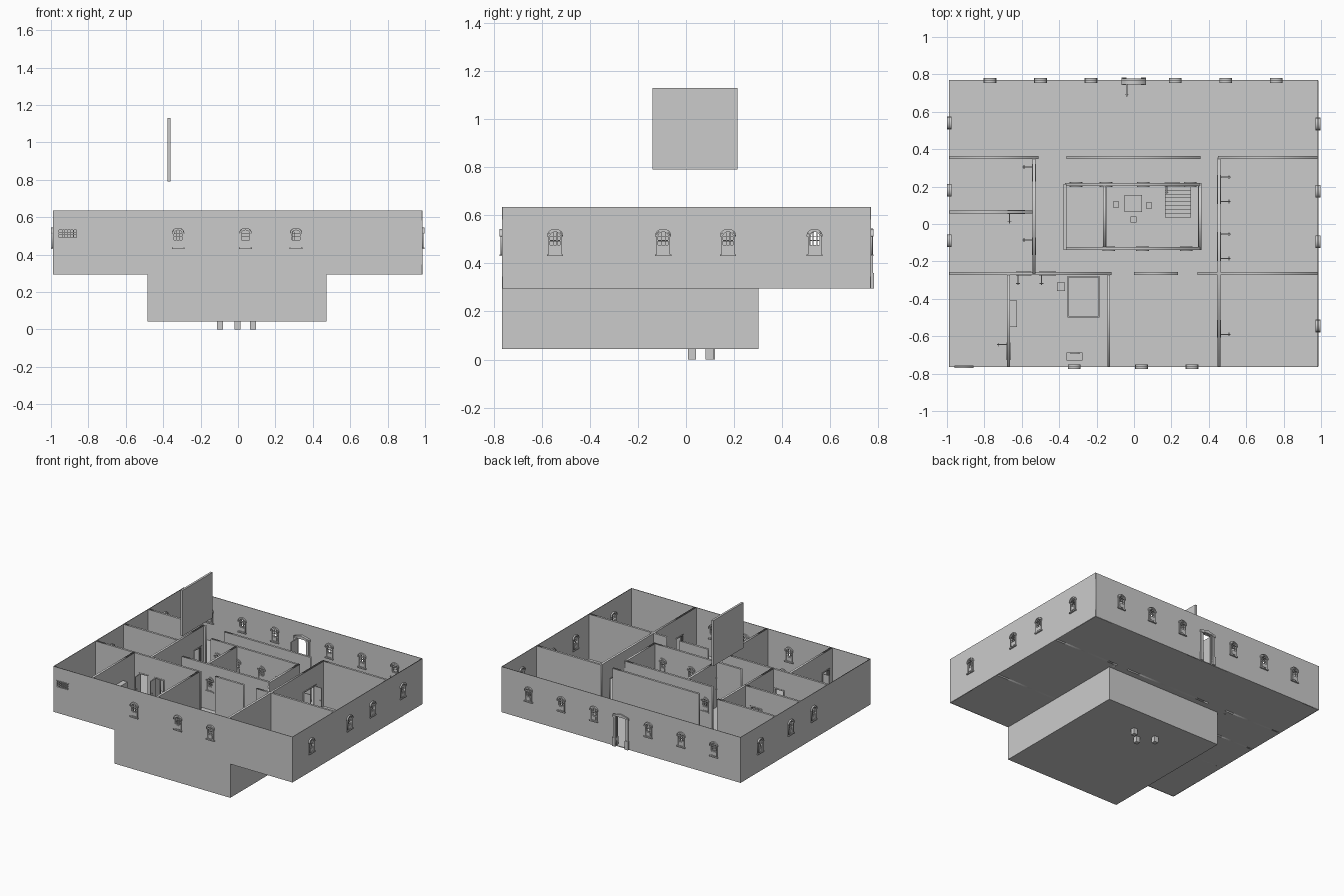
import bpy, bmesh, math
from mathutils import Matrix

if "Cube" in bpy.data.objects:
    bpy.data.objects.remove(bpy.data.objects["Cube"])

Z0, Z1, FL = 0.295, 0.635, 0.30      # storey underside, wall top, floor level
DOOR_TOP = 0.49
col = bpy.context.collection


def put(name, mesh, M=Matrix()):
    o = bpy.data.objects.new(name, mesh)
    o.matrix_world = M
    col.objects.link(o)
    return o


def box_into(bm, x0, x1, y0, y1, z0, z1):
    M = Matrix.Translation(((x0+x1)/2, (y0+y1)/2, (z0+z1)/2)) @ Matrix.Diagonal((x1-x0, y1-y0, z1-z0, 1))
    bmesh.ops.create_cube(bm, size=1, matrix=M)


def boxes(name, *specs):
    bm = bmesh.new()
    for s in specs:
        box_into(bm, *s)
    me = bpy.data.meshes.new(name)
    bm.to_mesh(me)
    bm.free()
    return put(name, me)


def sheet(name, loops, half):
    """Filled outline with holes, extruded both ways along local z."""
    cu = bpy.data.curves.new(name, 'CURVE')
    cu.dimensions, cu.fill_mode, cu.extrude = '2D', 'BOTH', half
    for pts in loops:
        sp = cu.splines.new('POLY')
        sp.points.add(len(pts) - 1)
        for p, (u, v) in zip(sp.points, pts):
            p.co = (u, v, 0, 1)
        sp.use_cyclic_u = True
    tmp = put("outline_helper", cu)
    bpy.context.view_layer.update()
    me = bpy.data.meshes.new_from_object(tmp.evaluated_get(bpy.context.evaluated_depsgraph_get()))
    bpy.data.objects.remove(tmp)
    me.name = name
    return me


def frame(axis, pos, u=0, v=0):
    """Local (along, up, through) to world for a wall running on x or y."""
    if axis == 'x':
        R = Matrix(((1, 0, 0, u), (0, 0, -1, pos), (0, 1, 0, v), (0, 0, 0, 1)))
    else:
        R = Matrix(((0, 0, 1, pos), (1, 0, 0, u), (0, 1, 0, v), (0, 0, 0, 1)))
    return R


def rect(u0, u1, v0, v1):
    return [(u0, v0), (u1, v0), (u1, v1), (u0, v1)]


def arch(w, v0, spring, rise, u=0, n=10):
    pts = [(u-w, v0), (u+w, v0)]
    return pts + [(u + w*math.cos(math.pi*i/n), spring + rise*math.sin(math.pi*i/n)) for i in range(n+1)]


# Arched window, built once and shared
def window_mesh():
    bm = bmesh.new()
    for me in (sheet("casing", [arch(.028, .435, .513, .025), arch(.021, .442, .513, .018)], .009),
               sheet("hood", [arch(.033, .512, .518, .026), arch(.028, .5125, .518, .019)], .013)):
        bm.from_mesh(me)
    box_into(bm, -.034, .034, .430, .438, -.013, .013)          # sill
    box_into(bm, -.021, .021, .441, .475, -.005, .005)          # lower panel
    box_into(bm, -.016, .016, .446, .470, -.007, .007)
    for u in (-.008, .008):                                     # glazing bars
        box_into(bm, u-.0012, u+.0012, .475, .529, -.003, .003)
    for v in (.476, .495, .513):
        box_into(bm, -.021, .021, v-.0015, v+.0015, -.0035, .0035)
    me = bpy.data.meshes.new("arched_window")
    bm.to_mesh(me)
    bm.free()
    return me


WINDOW = window_mesh()


def wall(name, axis, pos, a, b, t=.016, doors=(), wins=(), holes=(), top=DOOR_TOP, z0=Z0):
    out = [(a, z0)]
    for d0, d1 in sorted(doors):
        out += [(d0, z0), (d0, top), (d1, top), (d1, z0)]
    out += [(b, z0), (b, Z1), (a, Z1)]
    loops = [out] + [arch(.022, .44, .513, .019, u) for u in wins] + list(holes)
    put(name, sheet(name, loops, t/2), frame(axis, pos))
    for u in wins:
        put("arched_window", WINDOW, frame(axis, pos, u))
    for d0, d1 in doors:                                        # door casing
        e, k = .007, .001
        ring = [(d0-e, FL), (d0+k, FL), (d0+k, top-k), (d1-k, top-k), (d1-k, FL), (d1+e, FL), (d1+e, top+e), (d0-e, top+e)]
        put("door_casing", sheet("door_casing", [ring], t/2+.003), frame(axis, pos))


# Outer walls
T = .004
BACK, FRONT, LEFT, RIGHT = .768, -.763, -.988, .984
wall("back_wall", 'x', BACK, LEFT, RIGHT, T, [(-.042, .038)], (-.77, -.5, -.23, .22, .49, .76), top=.52)
wall("front_wall", 'x', FRONT, LEFT, RIGHT, T, (), (-.32, .04, .31), [rect(-.957, -.863, .491, .534)])
wall("left_wall", 'y', LEFT, FRONT, BACK, T, (), (-.09, .18, .54))
wall("right_wall", 'y', RIGHT, FRONT, BACK, T, (), (-.545, -.095, .175, .535))

# Barred window in the front left room
me = sheet("barred_frame", [rect(-.961, -.859, .487, .538), rect(-.956, -.864, .492, .533)], .006)
put("barred_window_frame", me, frame('x', FRONT))
boxes("window_bars",
      *[(x-.0015, x+.0015, FRONT-.003, FRONT+.003, .49, .535) for x in [-.956+.0153*i for i in range(1, 6)]],
      *[(-.958, -.862, FRONT-.003, FRONT+.003, z-.0015, z+.0015) for z in (.506, .520)])

# Partition walls
wall("rear_left_partition", 'x', .355, LEFT, -.51)
wall("rear_middle_partition", 'x', .355, -.36, .355)
wall("rear_right_partition", 'x', .355, .45, RIGHT)
wall("left_corridor_wall", 'y', -.535, -.265, .355, doors=[(.235, .315), (-.16, -.08)])
wall("left_rooms_divider", 'x', .065, LEFT, -.535, doors=[(-.67, -.59)])
wall("front_left_partition", 'x', -.265, LEFT, -.12, doors=[(-.625, -.555), (-.5, -.425)])
wall("front_middle_partition", 'x', -.265, 0, .235)
wall("front_right_partition", 'x', -.265, .34, RIGHT)
wall("cell_wall", 'y', -.67, FRONT, -.265, doors=[(-.72, -.64)])
wall("bedroom_wall", 'y', -.135, FRONT, -.265)
wall("right_corridor_wall", 'y', .455, FRONT, .355,
     doors=[(.115, .255), (-.19, -.05), (-.6, -.52)])

# Core rooms around the stair, left wall lifted high above
wall("core_rear_wall", 'x', .212, -.368, .352, doors=[(.17, .24)], wins=(-.31, -.15, .05, .3))
wall("core_front_wall", 'x', -.132, -.368, .352, wins=(-.135, .045, .28))
wall("core_right_wall", 'y', .352, -.14, .22)
wall("core_divider", 'y', -.158, -.124, .204)
boxes("raised_wall_panel", (-.376, -.36, -.14, .215, .79, 1.13))


# Open door leaves with handles: hinge point, direction, length
def leaf(x, y, dx, dy, n=.062, top=DOOR_TOP-.003):
    t, h = .003, .008
    ex, ey = x + dx*n, y + dy*n
    hx, hy = x + dx*n*.85, y + dy*n*.85
    sx, sy = (0, h) if dx else (h, 0)
    boxes("door_leaf",
          (min(x, ex)-(t if dy else 0), max(x, ex)+(t if dy else 0),
           min(y, ey)-(t if dx else 0), max(y, ey)+(t if dx else 0), FL+.002, top),
          (hx-.002-sx, hx+.002+sx, hy-.002-sy, hy+.002+sy, .39, .396))


for args in ((-.535, .305, -1, 0), (-.535, -.085, -1, 0), (-.665, .065, 0, -1), (-.62, -.265, 0, -1),
             (-.495, -.265, 0, -1), (-.67, -.645, -1, 0), (.455, .25, 1, 0), (.455, .12, 1, 0),
             (.455, -.055, 1, 0), (.455, -.185, 1, 0), (.455, -.59, 1, 0), (.175, .212, 0, -1, .05),
             (-.039, .76, 0, -1, .078, .517)):
    leaf(*args)

# Entrance portal with pilasters and a low pediment
for s in (-1, 1):
    c = -.002 + s*.052
    boxes("portal_pilaster", (c-.010, c+.010, .748, .778, Z0, .52),
          (c-.013, c+.013, .742, .782, Z0, .36), (c-.013, c+.013, .744, .781, .512, .524))
put("portal_pediment", sheet("portal_pediment", [[(-.067, .522), (.063, .522), (.063, .53), (-.002, .546), (-.067, .53)]], .016),
    frame('x', .763))

# Main floor with the stairwell opening
put("main_floor", sheet("main_floor", [rect(LEFT, RIGHT, FRONT, BACK), rect(-.148, .342, -.122, .203)], .0025),
    Matrix.Translation((0, 0, .2975)))

# Basement shell
bx0, bx1, by0, by1, bz = -.485, .472, -.765, .302, .043
boxes("basement_floor", (bx0, bx1, by0, by1, bz, bz+.005))
boxes("basement_walls", (bx0, bx1, by0, by0+T, bz, Z0), (bx0, bx1, by1-T, by1, bz, Z0),
      (bx0, bx0+T, by0, by1, bz, Z0), (bx1-T, bx1, by0, by1, bz, Z0))

# Stair down to the basement
N = 8
boxes("basement_stair", *[(.165, .305, .2-.165*(i+1)/N, .2-.165*i/N, .26-.25*i/N if i < 6 else .048,
                           .295-.247*i/N) for i in range(N)])

# Basement table and stools
boxes("basement_table", (-.05, .042, .065, .155, .108, .116),
      *[(x-.005, x+.005, y-.005, y+.005, .048, .108) for x in (-.042, .034) for y in (.073, .147)])
for x, y in ((-.097, .105), (.08, .098), (-.003, .025)):
    boxes("stool", (x-.016, x+.016, y-.016, y+.016, 0, .085))

# Bedroom furniture
boxes("bed", (-.355, -.185, -.5, -.285, FL, .345), (-.35, -.19, -.495, -.29, .345, .362),
      (-.355, -.185, -.288, -.278, FL, .40))
boxes("bedside_table", (-.412, -.37, -.358, -.312, FL, .35))
boxes("wardrobe", (-.662, -.625, -.55, -.41, FL, .48))
boxes("dresser", (-.36, -.275, -.73, -.688, FL, .36))
put("dresser_mirror", sheet("dresser_mirror", [arch(.025, .36, .39, .02)], .003), frame('x', -.69, -.3175))
